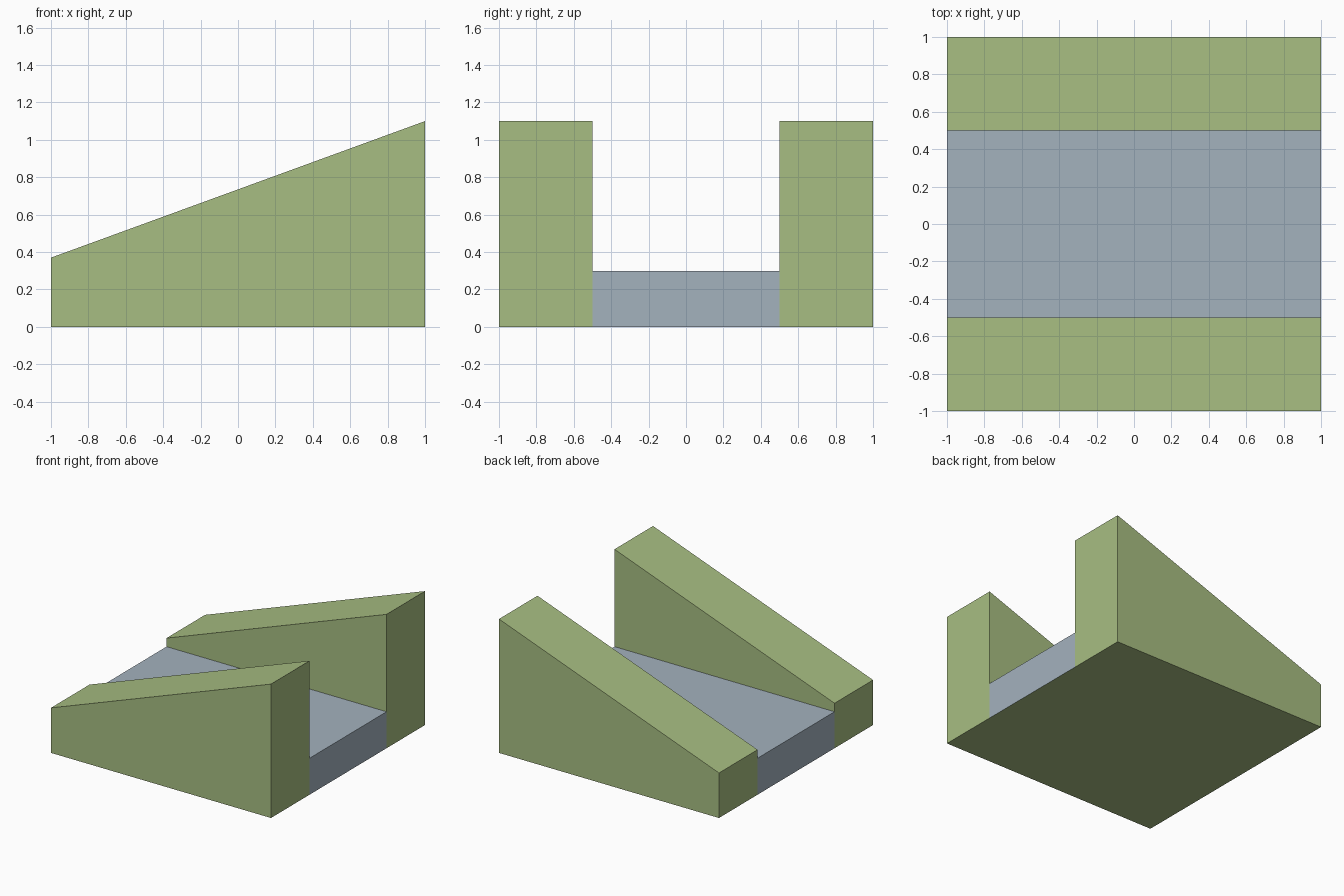
import bpy
import bmesh
from mathutils import Vector

cube = bpy.data.objects.get("Cube")
if cube:
    bpy.data.objects.remove(cube, do_unlink=True)


def make_material(name, rgb):
    mat = bpy.data.materials.new(name)
    mat.use_nodes = True
    color = (*rgb, 1.0)
    mat.diffuse_color = color
    mat.node_tree.nodes["Principled BSDF"].inputs["Base Color"].default_value = color
    return mat


green = make_material("grass_green", (0.39, 0.515, 0.223))
blue = make_material("water_blue_grey", (0.37, 0.445, 0.515))


def extrude_profile(name, profile, y_min, y_max, materials):
    """Extrude an x-z outline along y into a closed solid."""
    bm = bmesh.new()
    face = bm.faces.new([bm.verts.new((x, y_min, z)) for x, z in profile])
    result = bmesh.ops.extrude_face_region(bm, geom=[face])
    moved = [v for v in result["geom"] if isinstance(v, bmesh.types.BMVert)]
    bmesh.ops.translate(bm, verts=moved, vec=Vector((0, y_max - y_min, 0)))
    bmesh.ops.recalc_face_normals(bm, faces=bm.faces)
    mesh = bpy.data.meshes.new(name)
    bm.to_mesh(mesh)
    bm.free()
    for mat in materials:
        mesh.materials.append(mat)
    obj = bpy.data.objects.new(name, mesh)
    bpy.context.collection.objects.link(obj)
    return obj


# Sloping banks on both sides of the channel
bank_profile = [(-1, 0), (1, 0), (1, 1.1), (-1, 0.37)]
extrude_profile("front_bank", bank_profile, -1, -0.5, [green])
extrude_profile("back_bank", bank_profile, 0.5, 1, [green])

# Flat channel bed, with a green underside
bed_profile = [(-1, 0), (1, 0), (1, 0.3), (-1, 0.3)]
bed = extrude_profile("channel_bed", bed_profile, -0.5, 0.5, [blue, green])
for poly in bed.data.polygons:
    poly.material_index = 1 if poly.normal.z < -0.5 else 0
